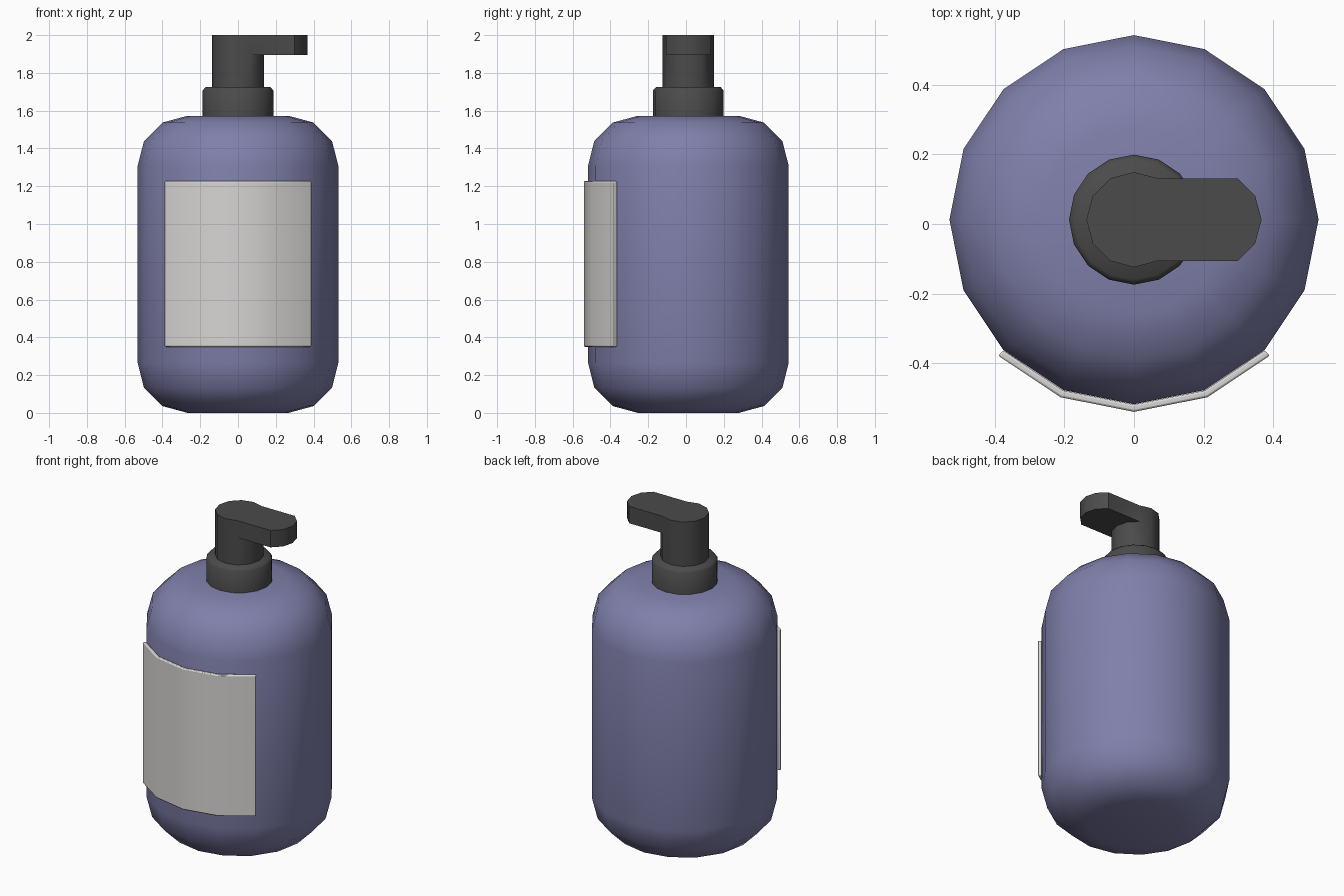
import bpy, bmesh, math

if "Cube" in bpy.data.objects:
    bpy.data.objects.remove(bpy.data.objects["Cube"])

CY = 0.0125  # axis of the bottle in y


def material(name, rgb):
    m = bpy.data.materials.new(name)
    m.diffuse_color = (*rgb, 1)
    m.use_nodes = True
    m.node_tree.nodes["Principled BSDF"].inputs["Base Color"].default_value = m.diffuse_color
    return m


BLUE = material("dusty blue", (0.215, 0.215, 0.41))
DARK = material("charcoal", (0.07, 0.07, 0.07))
PAPER = material("label off white", (0.68, 0.67, 0.655))


def finish(name, bm, mat, angle=40):
    bmesh.ops.recalc_face_normals(bm, faces=bm.faces[:])
    me = bpy.data.meshes.new(name)
    bm.to_mesh(me)
    bm.free()
    me.materials.append(mat)
    ob = bpy.data.objects.new(name, me)
    bpy.context.collection.objects.link(ob)
    bpy.context.view_layer.objects.active = ob
    ob.select_set(True)
    bpy.ops.object.shade_smooth_by_angle(angle=math.radians(angle))
    ob.select_set(False)
    return ob


def circle(r, n):
    return [(r * math.cos(2 * math.pi * i / n), CY + r * math.sin(2 * math.pi * i / n))
            for i in range(n)]


def ring(bm, pts, z):
    return [bm.verts.new((x, y, z)) for x, y in pts]


def bridge(bm, a, b):
    n = len(a)
    for i in range(n):
        j = (i + 1) % n
        bm.faces.new((a[i], a[j], b[j], b[i]))


def lathe(name, profile, n, mat, angle=40):
    bm = bmesh.new()
    rings = [ring(bm, circle(r, n), z) for r, z in profile]
    for a, b in zip(rings, rings[1:]):
        bridge(bm, a, b)
    bm.faces.new(rings[0])
    bm.faces.new(rings[-1])
    return finish(name, bm, mat, angle)


# Bottle body: same rounded shoulder at both ends
H = 1.573
shoulder = [(0.267, 0), (0.40, 0.036), (0.498, 0.134), (0.531, 0.265)]
lathe("bottle_body", shoulder + [(r, H - z) for r, z in reversed(shoulder)], 16, BLUE)

# Pump collar with a chamfered rim
lathe("pump_collar", [(0.187, 1.56), (0.187, 1.707), (0.172, 1.724)], 16, DARK, 50)

# Pump stem with the spout drawn out of its upper part
bm = bmesh.new()
base = circle(0.137, 12)
stem_low, stem_top = ring(bm, base, 1.71), ring(bm, base, 1.895)
bridge(bm, stem_low, stem_top)
bm.faces.new(stem_low)
front_ids, back_ids = [10, 11, 0, 1, 2], list(range(2, 11))
tip_pts = [(base[i][0] + 0.23, base[i][1]) for i in front_ids]
tip_low = ring(bm, tip_pts, 1.895)
head_top = ring(bm, tip_pts + [base[i] for i in back_ids], 2.0)
bridge(bm, tip_low + [stem_top[i] for i in back_ids], head_top)
bm.faces.new(head_top)
bm.faces.new(tip_low + [stem_top[i] for i in reversed(front_ids)])
finish("pump_head", bm, DARK)

# Label wrapped round the front quarter of the body
bm = bmesh.new()
outer, inner = 0.553, 0.532
arc = [math.radians(-135 + 22.5 * i) for i in range(5)]
pts = [(outer * math.cos(a), CY + outer * math.sin(a)) for a in arc]
pts += [(inner * math.cos(a), CY + inner * math.sin(a)) for a in reversed(arc)]
low, top = ring(bm, pts, 0.35), ring(bm, pts, 1.227)
bridge(bm, low, top)
for r in (low, top):
    for i in range(4):
        bm.faces.new((r[i], r[i + 1], r[8 - i], r[9 - i]))
label = finish("label", bm, PAPER, 40)
bevel = label.modifiers.new("soft edge", 'BEVEL')
bevel.width = 0.006
bevel.segments = 2
bevel.limit_method = 'ANGLE'
bevel.angle_limit = math.radians(40)
